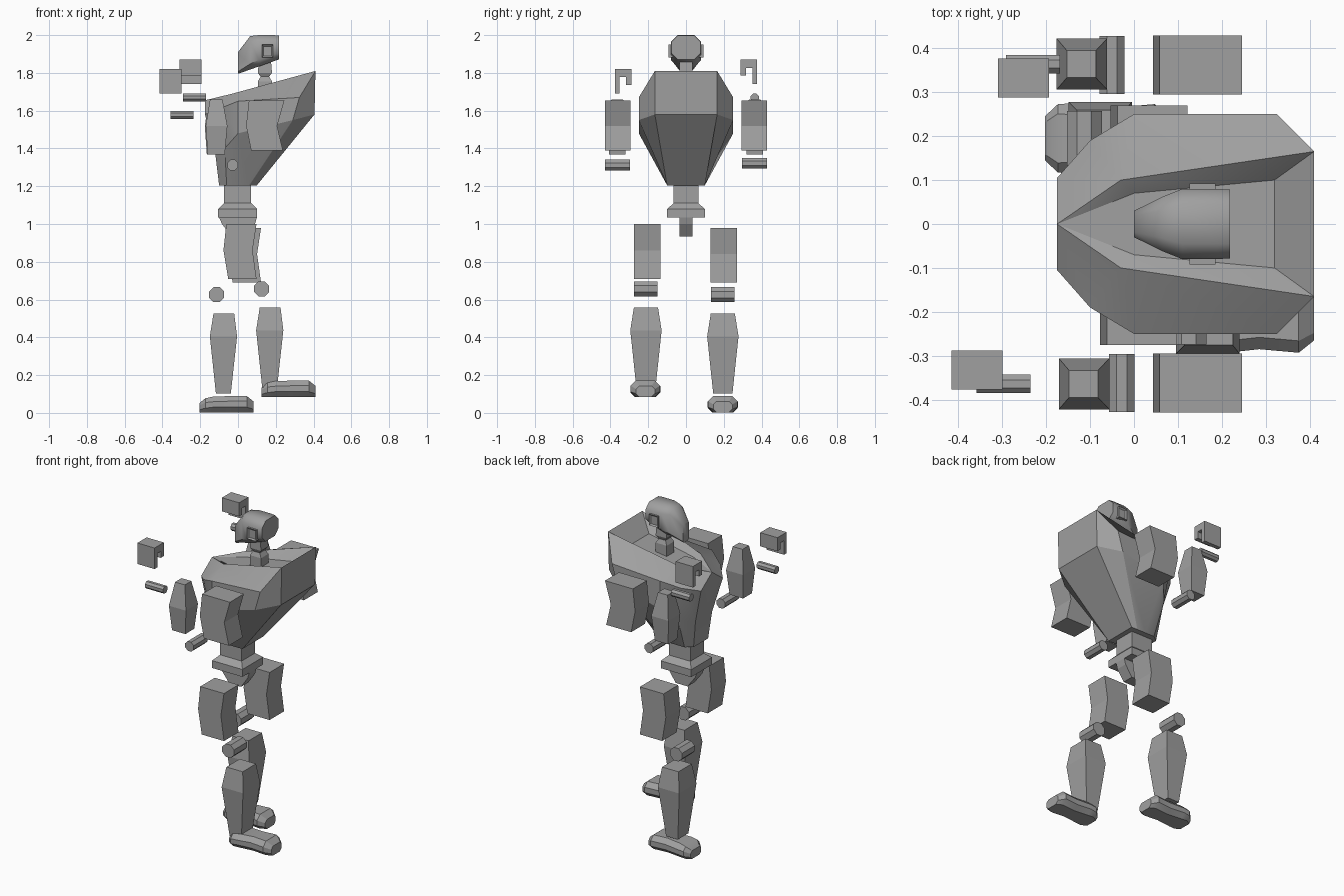
import bpy, bmesh, math
from mathutils import Vector, Matrix

if "Cube" in bpy.data.objects:
    bpy.data.objects.remove(bpy.data.objects["Cube"])

grey = bpy.data.materials.new("plain grey")
grey.diffuse_color = (0.35, 0.35, 0.35, 1)
grey.use_nodes = True
grey.node_tree.nodes["Principled BSDF"].inputs["Base Color"].default_value = grey.diffuse_color


def finish(name, bm, angle=None):
    bmesh.ops.remove_doubles(bm, verts=bm.verts, dist=0.0005)
    bmesh.ops.recalc_face_normals(bm, faces=bm.faces)
    me = bpy.data.meshes.new(name)
    bm.to_mesh(me)
    bm.free()
    ob = bpy.data.objects.new(name, me)
    bpy.context.collection.objects.link(ob)
    me.materials.append(grey)
    if angle:
        bpy.ops.object.select_all(action='DESELECT')
        ob.select_set(True)
        bpy.context.view_layer.objects.active = ob
        bpy.ops.object.shade_smooth_by_angle(angle=math.radians(angle))
    return ob


def loft(name, rings, angle=None):
    """Skin closed rings of equal length and cap both ends."""
    bm = bmesh.new()
    vs = [[bm.verts.new(p) for p in r] for r in rings]
    n = len(vs[0])
    for a, b in zip(vs, vs[1:]):
        for i in range(n):
            j = (i + 1) % n
            bm.faces.new((a[i], a[j], b[j], b[i]))
    bm.faces.new(vs[0])
    bm.faces.new(vs[-1])
    return finish(name, bm, angle)


def stack(name, sections, yc=0, dx=0, dz=0):
    """Stack of rectangles: (z, x min, x max, half width)."""
    return loft(name, [[(x + dx, yc + y, z + dz) for x, y in
                        ((x0, -h), (x1, -h), (x1, h), (x0, h))]
                       for z, x0, x1, h in sections])


def along_x(name, sections, yc=0, angle=None):
    """Chamfered sections along x: (x, z min, z max, half width, chamfer)."""
    rings = []
    for x, z0, z1, h, c in sections:
        pts = ((-h, z0 + c), (-h + c, z0), (h - c, z0), (h, z0 + c),
               (h, z1 - c), (h - c, z1), (-h + c, z1), (-h, z1 - c))
        rings.append([(x, yc + y, z) for y, z in pts])
    return loft(name, rings, angle)


def rod(name, centre, radius, length, axis):
    bm = bmesh.new()
    rot = Matrix.Rotation(math.pi / 2, 4, 'X' if axis == 'y' else 'Y')
    turn = Matrix.Rotation(math.pi / 8, 4, 'Z')
    bmesh.ops.create_cone(bm, cap_ends=True, segments=8, radius1=radius, radius2=radius,
                          depth=length, matrix=Matrix.Translation(centre) @ rot @ turn)
    return finish(name, bm)


# Torso: half rings from the front centre to the back corner, then mirrored
torso = [
    [(-.10, 0, 1.205), (-.10, .07, 1.205), (-.06, .10, 1.205),
     (0, .10, 1.205), (.06, .10, 1.205), (.10, .10, 1.205)],
    [(-.12, 0, 1.37), (-.12, .08, 1.37), (-.07, .175, 1.40),
     (0, .25, 1.48), (.29, .25, 1.55), (.405, .165, 1.58)],
    [(-.175, 0, 1.58), (-.175, .105, 1.58), (-.10, .19, 1.61),
     (0, .25, 1.65), (.325, .25, 1.67), (.41, .165, 1.81)],
    # collar ridge, then the sunken floor around the neck
    [(-.175, 0, 1.655), (-.175, 0, 1.655), (-.03, .10, 1.69),
     (-.03, .10, 1.69), (.41, .165, 1.81), (.41, .165, 1.81)],
    [(-.175, 0, 1.655), (-.175, 0, 1.655), (0, .07, 1.675),
     (0, .07, 1.675), (.32, .10, 1.72), (.32, .10, 1.72)],
]
bm = bmesh.new()
rings = [[bm.verts.new(p) for p in half + [(x, -y, z) for x, y, z in half[:0:-1]]]
         for half in torso]
for a, b in zip(rings, rings[1:]):
    for i in range(11):
        j = (i + 1) % 11
        bm.faces.new((a[i], a[j], b[j], b[i]))
bm.faces.new(rings[0])
bm.faces.new(rings[-1])
bmesh.ops.remove_doubles(bm, verts=bm.verts, dist=0.0005)
bmesh.ops.dissolve_degenerate(bm, edges=bm.edges, dist=0.0005)
finish("torso", bm, 25)

# Head and neck
along_x("head", [(0, 1.795, 1.91, .03, .012), (.065, 1.818, 1.995, .062, .03),
                 (.11, 1.834, 2.0, .08, .035), (.19, 1.862, 2.0, .08, .035),
                 (.218, 1.872, 1.997, .078, .033)], angle=50)
stack("neck", [(1.66, .105, .18, .036), (1.755, .105, .18, .036), (1.78, .12, .165, .026),
               (1.80, .105, .18, .036), (1.86, .11, .175, .034)])

# Square sensor with a sunken centre on each side of the head
for side, s in (("left", -1), ("right", 1)):
    bm = bmesh.new()
    bmesh.ops.create_cube(bm, size=1, matrix=Matrix.Translation((.156, s * .08, 1.915))
                          @ Matrix.Diagonal((.06, .024, .068, 1)))
    face = max(bm.faces, key=lambda f: f.calc_center_median().y * s)
    bmesh.ops.inset_region(bm, faces=[face], thickness=.012)
    bmesh.ops.translate(bm, verts=face.verts, vec=(0, -s * .008, 0))
    finish(side + "_sensor", bm)

# Waist flaring into the hips, and the wedge below
stack("waist", [(1.205, -.075, .07, .065), (1.11, -.075, .07, .065),
                (1.08, -.105, .10, .10), (1.035, -.105, .10, .10)])
stack("pelvis_wedge", [(1.035, -.10, .10, .035), (1.0, -.085, .09, .035),
                       (.935, -.035, .045, .035)])

# Arms
for side, s, dx, dz in (("left", -1, 0, 0), ("right", 1, -.005, 0)):
    stack(side + "_upper_arm", [(1.655, .058, .246, .067), (1.52, .043, .207, .067),
                                (1.388, .07, .238, .067)], s * .362)
    rod(side + "_elbow", (-.028 + 4.4 * dx, s * .362, 1.312 - 2 * dx), .031, .133, 'y')
    stack(side + "_forearm", [(1.66, -.148, -.082, .031), (1.52, -.171, -.056, .058),
                              (1.368, -.16, -.07, .043)], s * .364, dx)

for side, s, hx, top, wx, wz in (("left", -1, -.357, 1.82, -.297, 1.578),
                                 ("right", 1, -.252, 1.87, -.23, 1.67)):
    rod(side + "_wrist", (wx, s * .364, wz), .023, .122, 'x')
    # Hook-shaped hand with a long outer and a short inner finger
    hook = ((.288, 0), (.377, 0), (.377, -.128), (.351, -.128),
            (.351, -.043), (.317, -.043), (.317, -.083), (.288, -.083))
    loft(side + "_hand", [[(hx + x, s * y, top + z) for y, z in hook]
                          for x in (-.058, .058)])

# Legs in a walking stride
for side, yc, dx, dz in (("left", -.205, 0, 0), ("right", .20, .024, -.02)):
    stack(side + "_thigh", [(1.0, -.062, .098, .07), (.86, -.077, .077, .07),
                            (.71, -.052, .098, .07)], yc, dx, dz)
for side, yc, dx, dz, kx, kz in (("left", -.212, 0, 0, .125, .657),
                                 ("right", .195, -.245, -.032, -.113, .626)):
    rod(side + "_knee", (kx, yc, kz), .043, .124, 'y')
    stack(side + "_shin", [(.557, .115, .225, .064), (.437, .096, .24, .083),
                           (.135, .128, .207, .051)], yc, dx, dz)

for side, yc, x, z in (("left", -.215, .125, .085), ("right", .195, -.203, .003)):
    along_x(side + "_foot", [(x, z, z + .05, .05, .014), (x + .03, z, z + .074, .078, .022),
                             (x + .07, z, z + .083, .08, .027), (x + .16, z, z + .086, .07, .027),
                             (x + .25, z, z + .086, .078, .027), (x + .285, z, z + .058, .05, .017)],
            yc, 30)
